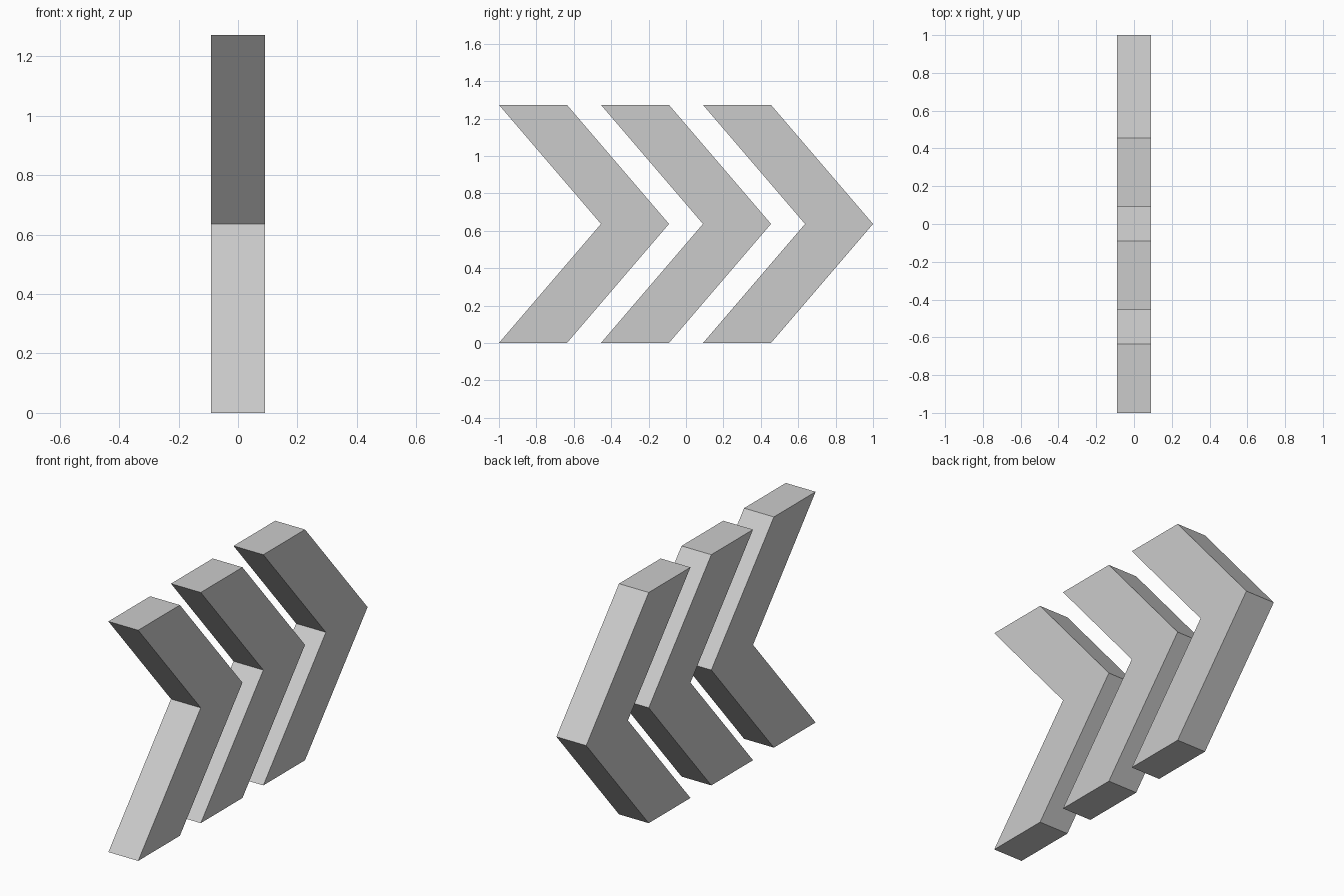
import bpy
import bmesh
from mathutils import Vector

if "Cube" in bpy.data.objects:
    bpy.data.objects.remove(bpy.data.objects["Cube"])

U = 1 / 11                       # model module: 22 modules long
HALF_THICK = U
WIDTH, REACH, HEIGHT, PITCH = 4 * U, 6 * U, 14 * U, 6 * U


def chevron(name, y):
    """Arrow-shaped slab pointing to +y, its tail starting at y."""
    profile = [(0, 0), (WIDTH, 0), (WIDTH + REACH, HEIGHT / 2),
               (WIDTH, HEIGHT), (0, HEIGHT), (REACH, HEIGHT / 2)]
    bm = bmesh.new()
    v = [bm.verts.new((-HALF_THICK, py, pz)) for py, pz in profile]
    # lower and upper arm
    faces = [bm.faces.new((v[0], v[1], v[2], v[5])),
             bm.faces.new((v[5], v[2], v[3], v[4]))]
    ext = bmesh.ops.extrude_face_region(bm, geom=faces, use_keep_orig=True)
    moved = [g for g in ext["geom"] if isinstance(g, bmesh.types.BMVert)]
    bmesh.ops.translate(bm, verts=moved, vec=Vector((2 * HALF_THICK, 0, 0)))
    # drop any internal wall between the arms, then face outwards
    inner = [f for f in bm.faces
             if {round(p.co.z, 4) for p in f.verts} == {round(HEIGHT / 2, 4)}]
    if inner:
        bmesh.ops.delete(bm, geom=inner, context='FACES_ONLY')
    bmesh.ops.recalc_face_normals(bm, faces=bm.faces)
    mesh = bpy.data.meshes.new(name)
    bm.to_mesh(mesh)
    bm.free()
    obj = bpy.data.objects.new(name, mesh)
    obj.location.y = y
    bpy.context.collection.objects.link(obj)


# Three equal chevrons in a row
for i, label in enumerate(("rear", "middle", "lead")):
    chevron(f"{label}_chevron", -1 + i * PITCH)
